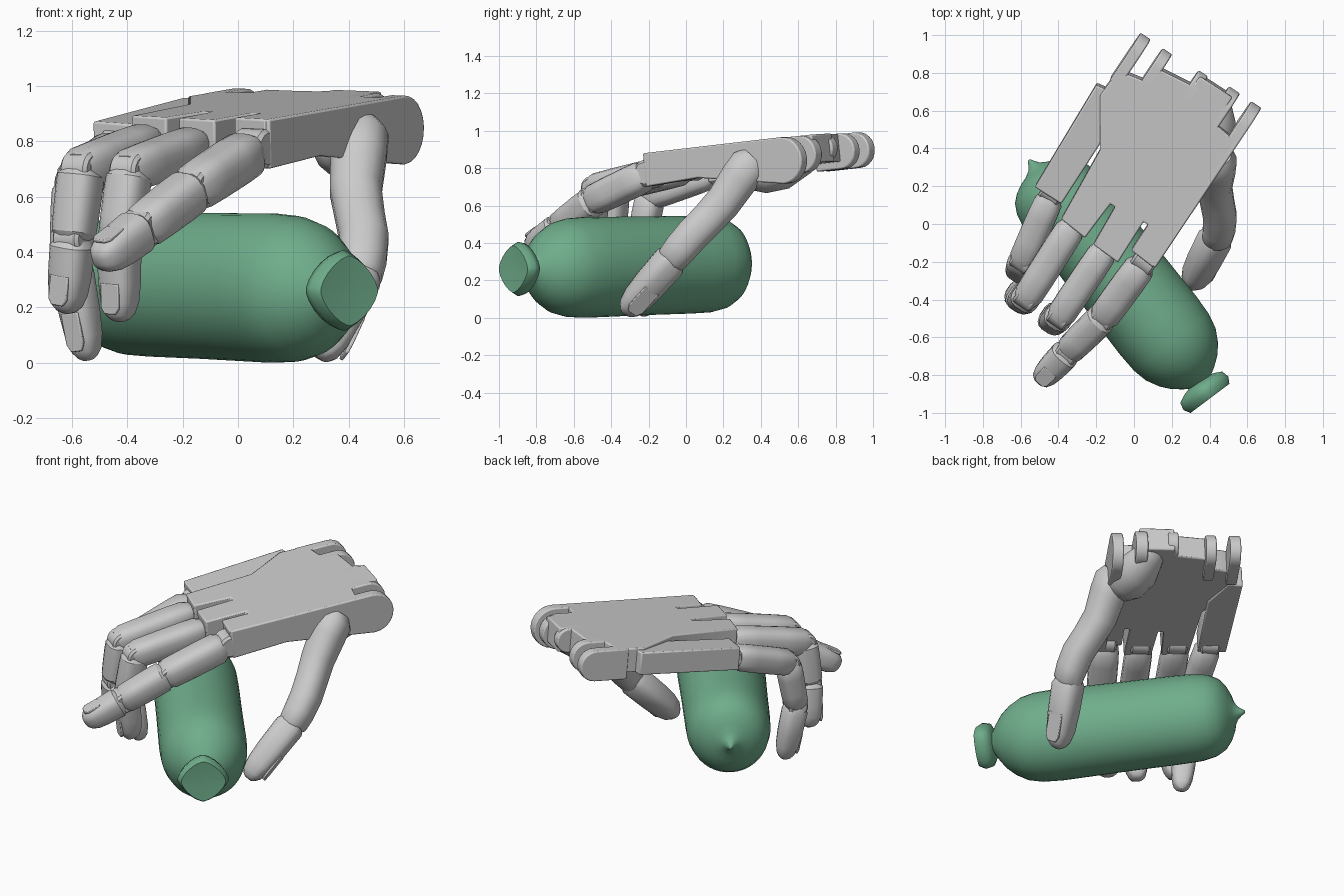
import bpy, bmesh, math
from mathutils import Vector as V

if "Cube" in bpy.data.objects:
    bpy.data.objects.remove(bpy.data.objects["Cube"])

# hand frame: N = back-of-hand normal, S = sideways (towards little finger), U = forwards
N = V((-.025, -.10, 1)).normalized()
S = V((-.83, .555, 0))
S = (S - N * S.dot(N)).normalized()
U = N.cross(S)
green = bpy.data.materials.new("green_rubber")
green.diffuse_color = (.16, .42, .26, 1)
green.use_nodes = True
green.node_tree.nodes["Principled BSDF"].inputs["Base Color"].default_value = green.diffuse_color


def finish(name, bm, mat=None, angle=32, bevel=0):
    bmesh.ops.recalc_face_normals(bm, faces=bm.faces)
    me = bpy.data.meshes.new(name)
    bm.to_mesh(me)
    bm.free()
    ob = bpy.data.objects.new(name, me)
    bpy.context.collection.objects.link(ob)
    if mat:
        me.materials.append(mat)
    if bevel:
        m = ob.modifiers.new("Bevel", 'BEVEL')
        m.width, m.segments, m.limit_method = bevel, 2, 'ANGLE'
    bpy.ops.object.select_all(action='DESELECT')
    ob.select_set(True)
    bpy.context.view_layer.objects.active = ob
    bpy.ops.object.shade_smooth_by_angle(angle=math.radians(angle))
    return ob


def loft(name, rings, l, o, n=16, power=2.0, **kw):
    """Skin of superellipse rings (centre, half width along l, half width along o)."""
    bm = bmesh.new()
    loops = []
    for c, a, b in rings:
        loop = []
        for i in range(n):
            t = 2 * math.pi * (i + .5) / n
            x, y = math.cos(t), math.sin(t)
            x = math.copysign(abs(x) ** (2 / power), x)
            y = math.copysign(abs(y) ** (2 / power), y)
            loop.append(bm.verts.new(c + l * a * x + o * b * y))
        loops.append(loop)
    for p, q in zip(loops, loops[1:]):
        for i in range(n):
            bm.faces.new((p[i], p[(i + 1) % n], q[(i + 1) % n], q[i]))
    bm.faces.new(loops[0])
    bm.faces.new(loops[-1])
    return finish(name, bm, **kw)


def prism(name, pts, off, bevel=.008):
    bm = bmesh.new()
    a = [bm.verts.new(p) for p in pts]
    b = [bm.verts.new(p + off) for p in pts]
    bm.faces.new(a)
    bm.faces.new(b)
    for i in range(len(a)):
        j = (i + 1) % len(a)
        bm.faces.new((a[i], a[j], b[j], b[i]))
    return finish(name, bm, bevel=bevel)


def top(x, y, drop=0):
    return V((x, y, .90 + .025 * x + .10 * y - drop))


def segment(name, p, q, r0, r1, side, tip=False):
    """One finger bone: rounded-box section, chamfered ends, optional nail."""
    p, q = V(p), V(q)
    d = (q - p).normalized()
    l = (side - d * side.dot(d)).normalized()
    o = l.cross(d)
    prof = [(-.03, .74), (.07, .97), (.3, 1), (.7, 1), (.96, .98), (1.06, .76)]
    if tip:
        prof = [(0, .75), (.1, 1), (.5, 1), (.75, .93), (.9, .75), (.97, .5), (1, .25)]
    rings = []
    for t, s in prof:
        r = (r0 + (r1 - r0) * t) * s
        rings.append((p.lerp(q, t), r, r))
    loft(name, rings, l, o, power=2.9)
    if tip:
        c = p.lerp(q, .68) + o * r1 * .86
        w, h = r1 * .58, (q - p).length * .2
        outline = [(-w, -h), (w, -h), (w, h * .6), (w * .6, h), (-w * .6, h), (-w, h * .6)]
        prism(name + "_nail", [c + l * a + d * b for a, b in outline], o * .014, .004)


def hinge(name, c, r, half, side):
    axis = side.normalized()
    o = axis.orthogonal().normalized()
    c = V(c)
    rings = [(c + axis * half * k, r * s, r * s) for k, s in ((-1, .8), (-.8, 1), (.8, 1), (1, .8))]
    loft(name, rings, o, axis.cross(o), n=20)


# balloon: long inflated body, nipple at the back, tied neck in front
T, Z = V((.8, .6, 0)), V((0, 0, 1))
axis_pt = lambda s: V((.6 * s - .168, -.8 * s - .126, .28 - .02 * s)) + T * (.02 * s - .02)
body = [(-.605, .008), (-.585, .02), (-.56, .04), (-.54, .075), (-.525, .12), (-.50, .17),
        (-.465, .212), (-.41, .242), (-.33, .258), (-.2, .262), (.1, .264), (.3, .267), (.5, .27),
        (.62, .264), (.70, .245), (.77, .205), (.82, .16), (.86, .105), (.88, .07), (.9, .055), (.94, .06)]
loft("balloon_body", [(axis_pt(s), r * .945, r) for s, r in body], T, Z, n=40, mat=green, angle=60)
knot = [(.87, .05), (.885, .10), (.905, .14), (.945, .15), (.98, .13), (.975, .05)]
loft("balloon_knot", [(axis_pt(s) - T * .022, r, r * .97) for s, r in knot], T, Z, n=24, power=1.5,
     mat=green, angle=50)

# palm plate with slots between the knuckles
palm = [(.10, -.23), (-.015, -.14), (.075, -.005), (.05, .01), (-.085, -.205), (-.215, -.11),
        (-.1, .09), (-.125, .105), (-.26, -.075), (-.385, .025), (-.18, .39), (-.18, .68),
        (-.1, .79), (-.03, .79), (.07, .75), (.13, .82), (.31, .73), (.35, .78), (.52, .67),
        (.43, .53), (.51, .46), (.55, .46)]
prism("palm_plate", [top(*p) for p in palm], N * -.15)
outer = [(-.2, .735), (-.525, .195), (-.385, .105), (-.13, .5), (-.12, .7)]
prism("outer_metacarpal_plate", [top(x, y, .012 + .045 * (.7 - y)) for x, y in outer], N * -.14)


# wrist ears: rounded lugs along the back edge
def ear(name, x, y, r, length, half, depth=None):
    c = top(x, y) - N * r + U * r - S * half
    pts = [c + U * length + N * r]
    for i in range(13):
        a = math.pi * (.5 + i / 12)
        pts.append(c + U * r * math.cos(a) + N * r * math.sin(a))
    if depth:
        pts.append(c + U * length * .62 + N * (r - depth + .015))
    pts.append(c + U * length + N * (r - (depth or 2 * r)))
    prism(name, pts, S * 2 * half)


ear("wrist_ear_1", .06, .985, .095, .2, .032)
ear("wrist_ear_2", .175, .905, .095, .16, .03)
ear("wrist_ear_3", .365, .79, .075, .12, .03)
ear("wrist_ear_4", .53, .70, .10, .2, .035)
ear("palm_side_with_ear", .645, .62, .125, .885, .032, .18)

# thumb root fairing under the palm
loft("thumb_fairing", [(V(c), r, r * .85) for c, r in (
    ((.40, .26, .79), .05), ((.40, .32, .77), .10), ((.40, .42, .775), .13),
    ((.41, .54, .80), .13), ((.42, .66, .85), .09), ((.42, .70, .87), .05))],
    V((1, 0, 0)), V((0, -.1, 1)), angle=60)

# fingers: name, knuckle, middle joint, end joint, tip, radius
fingers = [
    ("index", (.06, -.19, .775), (-.16, -.49, .63), (-.35, -.675, .485), (-.505, -.835, .365), .084),
    ("middle", (-.13, -.1, .79), (-.39, -.485, .695), (-.43, -.515, .43), (-.425, -.475, .15), .078),
    ("ring", (-.30, .03, .80), (-.565, -.385, .70), (-.595, -.40, .45), (-.62, -.36, .18), .08),
    ("little", (-.43, .17, .78), (-.59, -.19, .65), (-.605, -.25, .36), (-.54, -.22, .01), .076),
]
for nm, a, b, c, d, r in fingers:
    va, vb, vc, vd = V(a), V(b), V(c), V(d)
    hinge(nm + "_knuckle", va, r * .85, r * .75, S)
    segment(nm + "_proximal", va.lerp(vb, .1), vb, r * 1.03, r, S)
    hinge(nm + "_mid_joint", vb, r * .8, r * .72, S)
    segment(nm + "_middle", vb.lerp(vc, .03), vc.lerp(vb, .04), r, r * .93, S)
    hinge(nm + "_end_joint", vc, r * .78, r * .7, S)
    segment(nm + "_tip", vc.lerp(vd, .01), vd, r * .95, r * .84, S, True)

# thumb: bent lower bone, then the tip
path = [((.44, .37, .85), .08), ((.44, .335, .81), .11), ((.435, .28, .74), .108),
        ((.425, .20, .62), .1), ((.44, .12, .53), .096), ((.455, .04, .45), .095),
        ((.45, -.03, .37), .092), ((.44, -.08, .31), .085), ((.435, -.10, .29), .06)]
loft("thumb_lower", [(V(c), r * .95, r) for c, r in path], V((1, 0, 0)), V((0, .72, -.68)),
     power=2.3, angle=40)
out = V((.85, .2, -.35))
d2, d3 = V((.44, -.06, .33)), V((.30, -.33, .025))
segment("thumb_tip", d2, d3, .088, .08, (d3 - d2).cross(out).normalized(), True)
